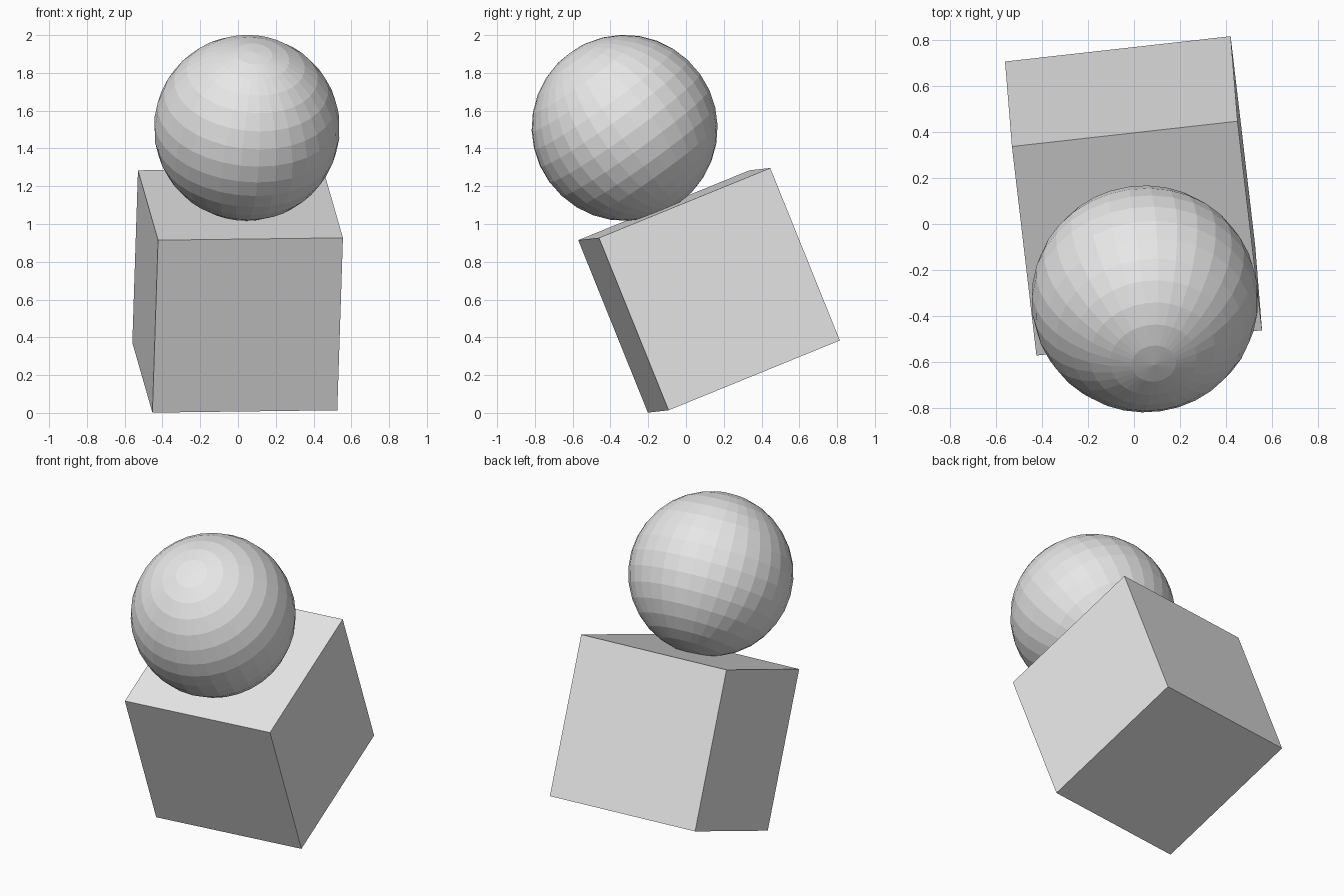
import bpy
from mathutils import Vector, Matrix

default = bpy.data.objects.get("Cube")
if default:
    bpy.data.objects.remove(default, do_unlink=True)

# Single plain grey material
grey = bpy.data.materials.new("light_grey")
grey.use_nodes = True
colour = (0.8, 0.8, 0.8, 1.0)
grey.diffuse_color = colour
grey.node_tree.nodes["Principled BSDF"].inputs["Base Color"].default_value = colour


def finish(name, rotation, location):
    """Name, orient and colour the newly added primitive."""
    obj = bpy.context.object
    obj.name = name
    obj.matrix_world = Matrix.Translation(location) @ rotation.to_4x4()
    obj.data.materials.append(grey)
    bpy.ops.object.shade_flat()
    return obj


# Tilted block: orthonormal axes from its upward and sideways edges
up = Vector((0.03, -0.37, 0.916)).normalized()
side = Vector((0.98, 0.11, 0.012))
side = (side - up * side.dot(up)).normalized()
back = up.cross(side)
block_rotation = Matrix((side, back, up)).transposed()
bpy.ops.mesh.primitive_cube_add(size=0.985)
finish("tilted_block", block_rotation, (-0.002, 0.122, 0.649))

# Faceted ball with its pole leaning forward
pole = Vector((0.04, -0.285, 0.397))
ball_rotation = pole.to_track_quat('Z', 'Y').to_matrix()
bpy.ops.mesh.primitive_uv_sphere_add(segments=32, ring_count=16, radius=0.4925)
finish("faceted_ball", ball_rotation, (0.047, -0.325, 1.509))
